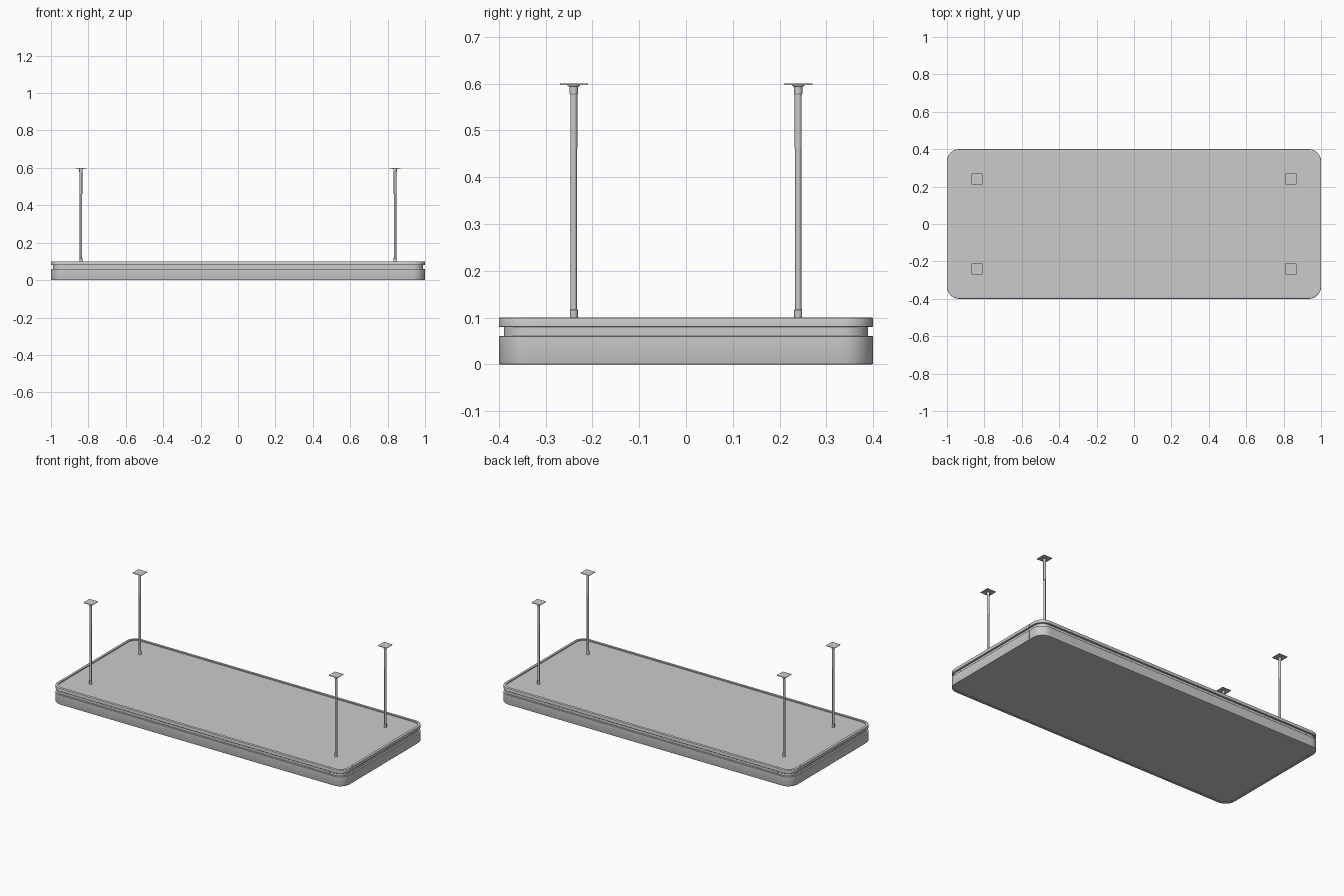
import bpy, bmesh, math

if "Cube" in bpy.data.objects:
    bpy.data.objects.remove(bpy.data.objects["Cube"])

HX, HY, R, SEAM = 1.0, 0.4, 0.065, 0.1
GAP = 0.0006

# Frame cross-section: (inset from outer face, height)
B = 0.0025
PROFILE = [(B, 0), (0.0007, 0.0007), (0, B), (0, 0.06 - 0.001), (0.001, 0.06),
           (0.011, 0.06), (0.011, 0.08), (0.001, 0.08), (0, 0.081),
           (0, 0.1 - B), (0.0007, 0.0993), (B, 0.1), (0.016, 0.1), (0.016, 0)]


def finish(name, bm):
    bmesh.ops.recalc_face_normals(bm, faces=bm.faces)
    me = bpy.data.meshes.new(name)
    bm.to_mesh(me)
    bm.free()
    ob = bpy.data.objects.new(name, me)
    bpy.context.collection.objects.link(ob)
    bpy.ops.object.select_all(action='DESELECT')
    ob.select_set(True)
    bpy.context.view_layer.objects.active = ob
    bpy.ops.object.shade_smooth_by_angle(angle=math.radians(30))
    return ob


def sweep(name, path):
    """Sweep the frame profile along (x, y, nx, ny) stations, with end caps."""
    bm = bmesh.new()
    rings = [[bm.verts.new((x - nx * d, y - ny * d, z)) for d, z in PROFILE]
             for x, y, nx, ny in path]
    n = len(PROFILE)
    for a, b in zip(rings, rings[1:]):
        for i in range(n):
            j = (i + 1) % n
            bm.faces.new((a[i], a[j], b[j], b[i]))
    bm.faces.new(rings[0])
    bm.faces.new(rings[-1])
    return finish(name, bm)


def arc(steps=14):
    pts = []
    for i in range(steps + 1):
        t = math.pi / 2 * (1 - i / steps)
        c, s = math.cos(t), math.sin(t)
        pts.append((HX - R + R * c, HY - R + R * s, c, s))
    return pts


def panel(name, inset, z0, z1):
    q = [(x - nx * inset, y - ny * inset) for x, y, nx, ny in arc()]
    outline = (q + [(x, -y) for x, y in reversed(q)]
               + [(-x, -y) for x, y in q] + [(-x, y) for x, y in reversed(q)])
    bm = bmesh.new()
    face = bm.faces.new([bm.verts.new((x, y, z0)) for x, y in outline])
    ext = bmesh.ops.extrude_face_region(bm, geom=[face])
    bmesh.ops.translate(bm, vec=(0, 0, z1 - z0),
                        verts=[v for v in ext['geom'] if isinstance(v, bmesh.types.BMVert)])
    return finish(name, bm)


def lathe(name, x, y, profile, seg=24):
    bm = bmesh.new()
    rings = [[bm.verts.new((x + r * math.cos(2 * math.pi * i / seg),
                            y + r * math.sin(2 * math.pi * i / seg), z))
              for i in range(seg)] for r, z in profile]
    for a, b in zip(rings, rings[1:]):
        for i in range(seg):
            j = (i + 1) % seg
            bm.faces.new((a[i], a[j], b[j], b[i]))
    bm.faces.new(rings[0])
    bm.faces.new(rings[-1])
    return finish(name, bm)


# Straight frame rails between the corner pieces
for s, side in ((1, "right"), (-1, "left")):
    sweep(side + "_rail", [(s * HX, y, s, 0) for y in (-HY + SEAM, HY - SEAM)])
for s, side in ((1, "back"), (-1, "front")):
    sweep(side + "_rail", [(x, s * HY, 0, s) for x in (-HX + SEAM, HX - SEAM)])

# Recessed top cover and lower light panel
panel("top_cover", 0.0155, 0.086, 0.094)
panel("diffuser_panel", 0.0155, 0.002, 0.008)

for sx in (1, -1):
    for sy in (1, -1):
        tag = ("back" if sy > 0 else "front") + ("_right" if sx > 0 else "_left")

        # Rounded corner piece
        path = ([(HX - SEAM + GAP, HY, 0, 1)] + arc() + [(HX, HY - SEAM + GAP, 1, 0)])
        sweep(tag + "_frame_corner", [(sx * x, sy * y, sx * nx, sy * ny) for x, y, nx, ny in path])

        # Suspension rod with its collars
        x, y = sx * 0.84, sy * 0.24
        lathe(tag + "_lower_collar", x, y, [(0.0085, 0.093), (0.0085, 0.116), (0.0075, 0.117)])
        lathe(tag + "_lower_rod", x, y, [(0.0065, 0.11), (0.0065, 0.461)])
        lathe(tag + "_upper_rod", x, y, [(0.0075, 0.461), (0.0075, 0.585)])
        lathe(tag + "_upper_collar", x, y, [(0.0075, 0.577), (0.0088, 0.579), (0.0088, 0.594),
                                            (0.013, 0.595), (0.013, 0.598)])

        # Square ceiling plate
        bm = bmesh.new()
        bmesh.ops.create_cube(bm, size=1)
        bmesh.ops.scale(bm, vec=(0.06, 0.06, 0.003), verts=bm.verts)
        bmesh.ops.translate(bm, vec=(x, y, 0.5985), verts=bm.verts)
        finish(tag + "_ceiling_plate", bm)
